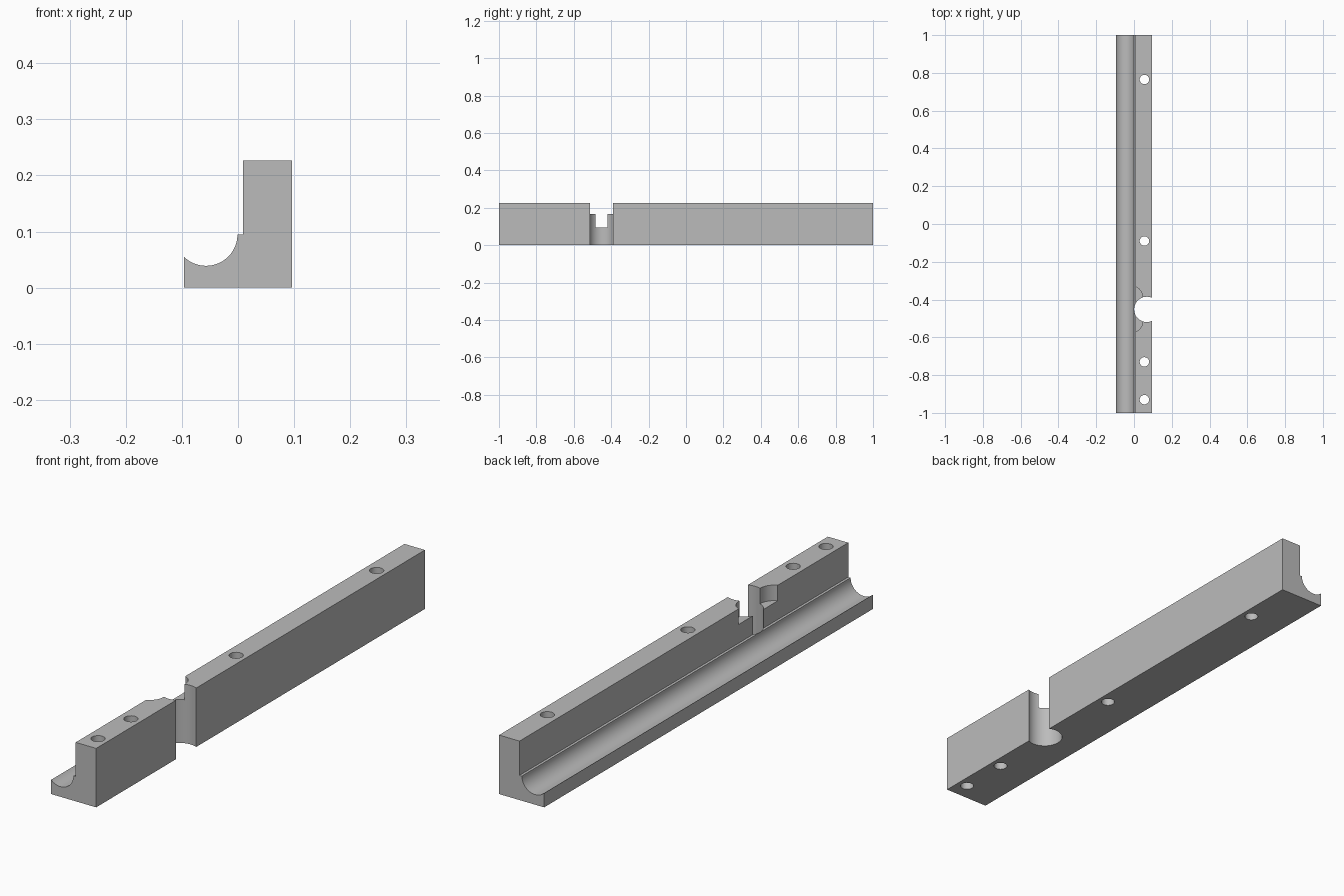
import bpy, bmesh, math

default = bpy.data.objects.get("Cube")
if default:
    bpy.data.objects.remove(default, do_unlink=True)

grey = bpy.data.materials.new("plain_grey")
grey.use_nodes = True
colour = (0.5, 0.5, 0.5, 1)
grey.diffuse_color = colour
grey.node_tree.nodes["Principled BSDF"].inputs["Base Color"].default_value = colour


def extrude(name, outline, vector):
    """Solid made by sweeping a closed 3D outline along a vector."""
    bm = bmesh.new()
    face = bm.faces.new([bm.verts.new(p) for p in outline])
    swept = bmesh.ops.extrude_face_region(bm, geom=[face])["geom"]
    verts = [v for v in swept if isinstance(v, bmesh.types.BMVert)]
    bmesh.ops.translate(bm, verts=verts, vec=vector)
    bmesh.ops.recalc_face_normals(bm, faces=bm.faces)
    mesh = bpy.data.meshes.new(name)
    bm.to_mesh(mesh)
    bm.free()
    mesh.materials.append(grey)
    obj = bpy.data.objects.new(name, mesh)
    bpy.context.collection.objects.link(obj)
    return obj


def arc(cx, cy, r, start, end, steps):
    angles = [math.radians(start + (end - start) * i / steps) for i in range(steps + 1)]
    return [(cx + r * math.cos(a), cy + r * math.sin(a)) for a in angles]


# Rail section: tall back wall, small ledge and rounded channel
HALF, TOP = 0.096, 0.227
section = [(HALF, 0), (HALF, TOP), (0.009, TOP), (0.009, 0.095)]
section += arc(-0.057, 0.095, 0.056, 0, -134, 32)
section += [(-HALF, 0)]
rail = extrude("channel_rail", [(x, -1, z) for x, z in section], (0, 2, 0))


def cut(name, outline, bottom):
    tool = extrude(name, [(x, y, bottom) for x, y in outline], (0, 0, 0.3 - bottom))
    mod = rail.modifiers.new(name, "BOOLEAN")
    mod.operation, mod.solver, mod.object = "DIFFERENCE", "EXACT", tool
    bpy.context.view_layer.objects.active = rail
    bpy.ops.object.modifier_apply(modifier=name)
    bpy.data.objects.remove(tool, do_unlink=True)


# Screw holes
for i, y in enumerate((0.765, -0.09, -0.73, -0.93)):
    cut(f"screw_hole_{i}", arc(0.055, y, 0.025, 0, 360, 32)[:-1], -0.1)

# Round vertical bore that opens through the outer wall
BORE_Y = -0.452
cut("vertical_bore", arc(0.068, BORE_Y, 0.067, 0, 360, 64)[:-1], -0.1)

# Shallow round-ended pocket in the upper wall beside the bore
pocket = arc(-0.012, BORE_Y + 0.066, 0.057, 180, 0, 24)
pocket += arc(-0.012, BORE_Y - 0.066, 0.057, 0, -180, 24)
cut("upper_pocket", pocket, 0.167)

# Smooth curved walls, crisp edges
bpy.ops.object.select_all(action="DESELECT")
rail.select_set(True)
bpy.context.view_layer.objects.active = rail
bpy.ops.object.shade_smooth_by_angle(angle=math.radians(30))
